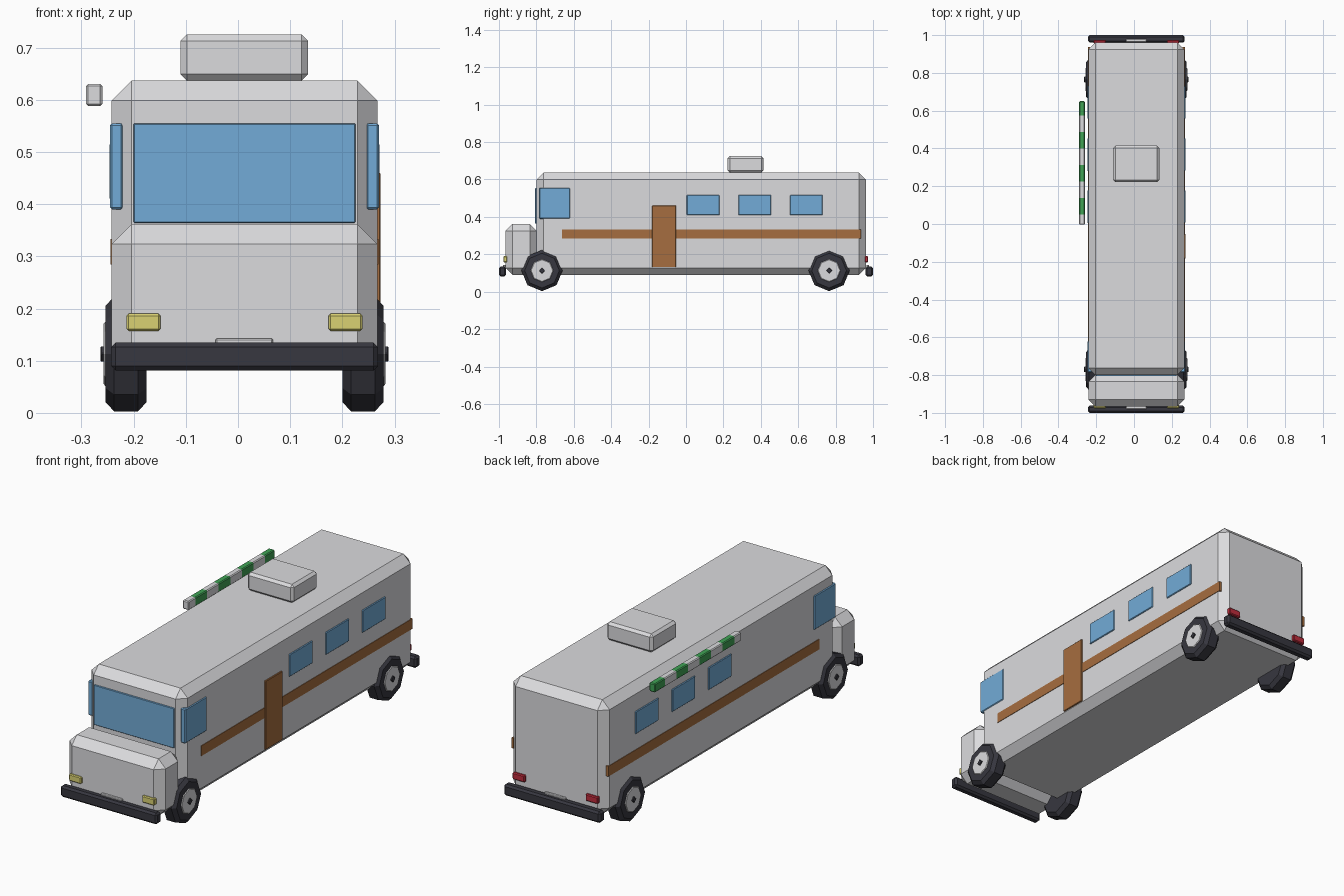
import bpy
import bmesh
import math
from mathutils import Matrix

default = bpy.data.objects.get("Cube")
if default:
    bpy.data.objects.remove(default)

CX = 0.0125   # centre plane of the vehicle
HALF = 0.2545  # half width of the body


def material(name, *rgb):
    m = bpy.data.materials.new(name)
    m.use_nodes = True
    colour = (*rgb, 1)
    m.diffuse_color = colour
    m.node_tree.nodes["Principled BSDF"].inputs["Base Color"].default_value = colour
    return m


grey = material("light grey", 0.71, 0.71, 0.73)
blue = material("window blue", 0.17, 0.41, 0.68)
brown = material("wood brown", 0.38, 0.155, 0.05)
yellow = material("lamp yellow", 0.70, 0.64, 0.17)
red = material("lamp red", 0.52, 0.025, 0.045)
green = material("awning green", 0.05, 0.36, 0.09)
dark = material("rubber black", 0.038, 0.038, 0.05)


def finish(name, bm, *mats):
    mesh = bpy.data.meshes.new(name)
    bm.normal_update()
    bm.to_mesh(mesh)
    bm.free()
    for m in mats:
        mesh.materials.append(m)
    obj = bpy.data.objects.new(name, mesh)
    bpy.context.collection.objects.link(obj)
    return obj


def box_mesh(x, y, z, bevel):
    bm = bmesh.new()
    size = [b - a for a, b in (x, y, z)]
    mid = [(a + b) / 2 for a, b in (x, y, z)]
    bmesh.ops.create_cube(bm, size=1, matrix=Matrix.Translation(mid) @ Matrix.Diagonal((*size, 1)))
    if bevel:
        bmesh.ops.bevel(bm, geom=bm.edges[:], offset=bevel, segments=1, affect='EDGES')
    return bm


def box(name, x, y, z, mat, bevel=0.0):
    return finish(name, box_mesh(x, y, z, bevel), mat)


def span(side, near, far):
    """x range at given distances from the centre plane."""
    return sorted((CX + side * near, CX + side * far))


def wheel_part(name, side, y, inner, outer, radius, mat, bevel=0.0, sides=8):
    bm = bmesh.new()
    place = Matrix.Translation((CX + side * (inner + outer) / 2, y, 0.113))
    bmesh.ops.create_cone(bm, cap_ends=True, segments=sides, radius1=radius, radius2=radius,
                          depth=outer - inner, matrix=place @ Matrix.Rotation(math.pi / 2, 4, 'Y'))
    if bevel:
        rims = [e for e in bm.edges if any(len(f.verts) == sides for f in e.link_faces)]
        bmesh.ops.bevel(bm, geom=rims, offset=bevel, segments=1, affect='EDGES')
    finish(name, bm, mat)


# Body, bonnet and roof unit
width = span(1, -HALF, HALF)
box("body", width, (-0.8, 0.962), (0.09, 0.637), grey, 0.038)
box("bonnet", width, (-0.966, -0.797), (0.09, 0.362), grey, 0.038)
box("roof_unit", (-0.11, 0.134), (0.222, 0.415), (0.637, 0.725), grey, 0.012)
box("windscreen", (-0.2, 0.225), (-0.806, -0.78), (0.364, 0.555), blue, 0.002)

# Bumpers with number plates behind them
for end, y, plate in (("front", (-1, -0.962), (-0.979, -0.964)),
                      ("rear", (0.96, 1), (0.964, 0.979))):
    box(end + "_bumper", span(1, -0.256, 0.256), y, (0.081, 0.135), dark, 0.009)
    box(end + "_plate", (-0.043, 0.067), plate, (0.1, 0.143), grey, 0.003)

for side, word in ((1, "left"), (-1, "right")):
    # Lamps
    lamp = span(side, 0.161, 0.226)
    box(word + "_headlight", lamp, (-0.976, -0.955), (0.157, 0.19), yellow, 0.004)
    box(word + "_tail_light", lamp, (0.955, 0.974), (0.157, 0.19), red, 0.004)

    # Side glass and stripe
    box(word + "_cab_window", span(side, 0.233, 0.258), (-0.785, -0.62), (0.39, 0.555), blue, 0.004)
    for i in range(3):
        start = 0.004 + i * 0.276
        box(f"{word}_window_{i + 1}", span(side, 0.24, 0.259), (start, start + 0.175),
            (0.409, 0.517), blue, 0.003)
    box(word + "_stripe", span(side, 0.245, 0.257), (-0.662, 0.936), (0.284, 0.333), brown)

    # Wheels
    for end, y in (("front", -0.77), ("rear", 0.765)):
        name = f"{end}_{word}_"
        wheel_part(name + "tyre", side, y, 0.188, 0.266, 0.11, dark, 0.016)
        wheel_part(name + "hub", side, y, 0.22, 0.270, 0.061, grey, 0.003)
        wheel_part(name + "hub_cap", side, y, 0.26, 0.276, 0.016, dark, 0.002, 4)

# Door on the left side
box("door", span(1, 0.245, 0.261), (-0.182, -0.053), (0.131, 0.46), brown, 0.002)

# Rolled awning, striped along its length
bm = box_mesh((-0.291, -0.26), (-0.003, 0.65), (0.588, 0.63), 0.004)
STRIPE = 0.0875
for i in range(1, 8):
    cut = bm.verts[:] + bm.edges[:] + bm.faces[:]
    bmesh.ops.bisect_plane(bm, geom=cut, plane_co=(0, 0.663 - i * STRIPE, 0), plane_no=(0, 1, 0))
for f in bm.faces:
    band = int((0.663 - f.calc_center_median().y) / STRIPE)
    f.material_index = 1 if band % 2 == 0 else 0
finish("awning", bm, grey, green)
